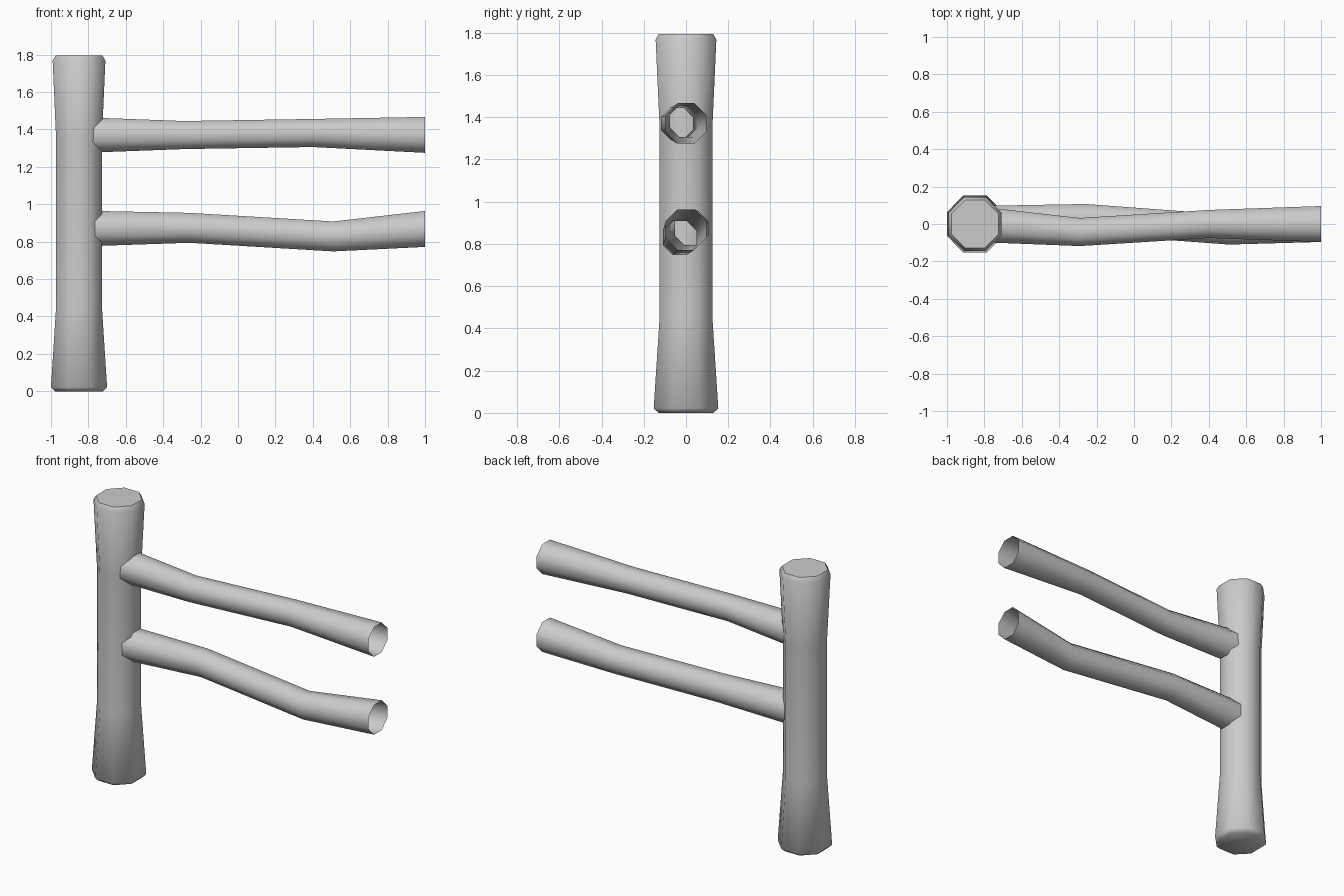
import bpy
import bmesh
from math import cos, sin, pi, radians

if "Cube" in bpy.data.objects:
    bpy.data.objects.remove(bpy.data.objects["Cube"])

SIDES = 8


def octagon(half):
    """Eight corner offsets with the flats facing the axes; half = centre to flat."""
    r = half / cos(pi / SIDES)
    return [(r * cos((i + 0.5) * 2 * pi / SIDES), r * sin((i + 0.5) * 2 * pi / SIDES))
            for i in range(SIDES)]


def loft(name, rings, capped):
    """Skin a series of octagonal rings into one smooth-shaded object."""
    bm = bmesh.new()
    loops = [[bm.verts.new(p) for p in ring] for ring in rings]
    for a, b in zip(loops, loops[1:]):
        for i in range(SIDES):
            j = (i + 1) % SIDES
            bm.faces.new((a[i], a[j], b[j], b[i]))
    if capped:
        bm.faces.new(loops[0][::-1])
        bm.faces.new(loops[-1])
    mesh = bpy.data.meshes.new(name)
    bm.to_mesh(mesh)
    bm.free()
    obj = bpy.data.objects.new(name, mesh)
    bpy.context.collection.objects.link(obj)
    bpy.ops.object.select_all(action='DESELECT')
    obj.select_set(True)
    bpy.context.view_layer.objects.active = obj
    bpy.ops.object.shade_smooth_by_angle(angle=radians(60))
    return obj


# Post: waisted octagonal log with chamfered ends (z, half width)
POST_X = -0.85
post_profile = [(0.0, 0.128), (0.022, 0.15), (0.46, 0.122),
                (1.34, 0.122), (1.768, 0.141), (1.795, 0.126)]
loft("post", [[(POST_X + x, y * 1.02, z) for x, y in octagon(h)]
              for z, h in post_profile], capped=True)

# Rails: crooked open octagonal tubes (x, y, z, half width)
rails = {
    "upper_rail": [(POST_X, 0, 1.37, 0.096), (-0.29, -0.043, 1.37, 0.075),
                   (0.40, 0.0, 1.381, 0.075), (1.0, 0, 1.371, 0.096)],
    "lower_rail": [(POST_X, 0, 0.87, 0.096), (-0.26, 0.027, 0.874, 0.08),
                   (0.51, -0.03, 0.828, 0.08), (1.0, 0, 0.868, 0.096)],
}
for name, path in rails.items():
    loft(name, [[(x, cy + a, cz + b) for a, b in octagon(h)]
                for x, cy, cz, h in path], capped=False)
